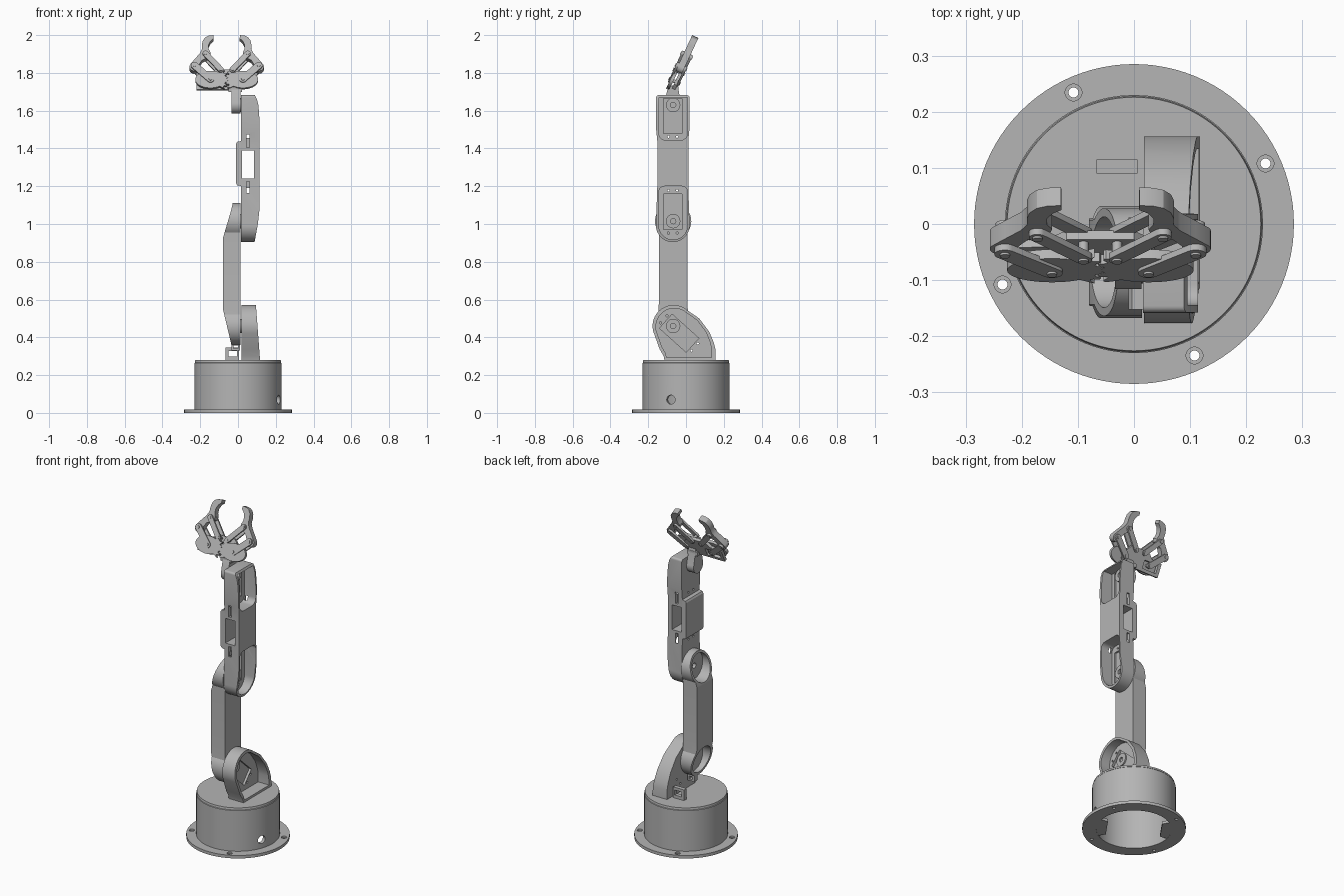
import bpy, bmesh, math
from mathutils import Matrix, Vector

cube = bpy.data.objects.get("Cube")
if cube:
    bpy.data.objects.remove(cube, do_unlink=True)

grey = bpy.data.materials.new("plain_grey")
grey.use_nodes = True
grey.diffuse_color = (0.46, 0.46, 0.46, 1)
grey.node_tree.nodes["Principled BSDF"].inputs["Base Color"].default_value = grey.diffuse_color


# ---------- helpers ----------
def frame(p, q, d, origin=(0, 0, 0)):
    m = Matrix((p, q, d)).transposed().to_4x4()
    m.translation = Vector(origin)
    return m


TILT = math.radians(25)
S, C = math.sin(TILT), math.cos(TILT)
SIDE = frame((0, 1, 0), (0, 0, 1), (1, 0, 0))      # outline in y,z, depth x
FRONT = frame((1, 0, 0), (0, 0, 1), (0, -1, 0))    # outline in x,z, depth -y
PLAN = Matrix.Identity(4)                          # outline in x,y, depth z
GRIP = frame((1, 0, 0), (0, S, C), (0, -C, S), (-0.06, -0.08, 1.715))


def finish(name, bm):
    bmesh.ops.recalc_face_normals(bm, faces=bm.faces)
    mesh = bpy.data.meshes.new(name)
    bm.to_mesh(mesh)
    bm.free()
    mesh.materials.append(grey)
    ob = bpy.data.objects.new(name, mesh)
    bpy.context.collection.objects.link(ob)
    return ob


def prism(name, pts, fr, lo, hi):
    """Extrude an outline; hi may be a function of the outline point."""
    bm = bmesh.new()
    top = hi if callable(hi) else (lambda p, q: hi)
    a = [bm.verts.new(fr @ Vector((p, q, lo))) for p, q in pts]
    b = [bm.verts.new(fr @ Vector((p, q, top(p, q)))) for p, q in pts]
    bm.faces.new(a)
    bm.faces.new(b)
    for i in range(len(pts)):
        j = (i + 1) % len(pts)
        bm.faces.new((a[i], a[j], b[j], b[i]))
    return finish(name, bm)


def lathe(name, profile, steps=96):
    bm = bmesh.new()
    vs = [bm.verts.new((r, 0, z)) for r, z in profile]
    es = [bm.edges.new((vs[i], vs[(i + 1) % len(vs)])) for i in range(len(vs))]
    bmesh.ops.spin(bm, geom=vs + es, axis=(0, 0, 1), cent=(0, 0, 0),
                   angle=math.tau, steps=steps)
    bmesh.ops.remove_doubles(bm, verts=bm.verts, dist=1e-5)
    bmesh.ops.dissolve_degenerate(bm, edges=bm.edges, dist=1e-6)
    return finish(name, bm)


def combine(ob, tool, op="DIFFERENCE"):
    mod = ob.modifiers.new("cut", "BOOLEAN")
    mod.operation, mod.object, mod.solver = op, tool, "EXACT"
    dg = bpy.context.evaluated_depsgraph_get()
    mesh = bpy.data.meshes.new_from_object(ob.evaluated_get(dg))
    ob.modifiers.clear()
    ob.data = mesh
    bpy.data.objects.remove(tool, do_unlink=True)


def cut(ob, pts, fr, lo, hi):
    combine(ob, prism("cutter", pts, fr, lo, hi))


def arc(cx, cy, r, a0, a1, n=16):
    angles = [math.radians(a0 + (a1 - a0) * i / n) for i in range(n + 1)]
    return [(cx + r * math.cos(a), cy + r * math.sin(a)) for a in angles]


def circle(cx, cy, r, n=28):
    return arc(cx, cy, r, 0, 360, n)[:-1]


def rect(x0, x1, y0, y1):
    return [(x0, y0), (x1, y0), (x1, y1), (x0, y1)]


def capsule(a, b, r):
    t = math.degrees(math.atan2(b[1] - a[1], b[0] - a[0]))
    return arc(*a, r, t + 90, t + 270, 10) + arc(*b, r, t - 90, t + 90, 10)


def rotated(pts, cx, cy, deg):
    c, s = math.cos(math.radians(deg)), math.sin(math.radians(deg))
    return [(cx + c * x - s * y, cy + s * x + c * y) for x, y in pts]


# ---------- base ----------
base = lathe("base_drum", [(0, 0.28), (0.226, 0.28), (0.228, 0.268), (0.225, 0.267),
                           (0.23, 0.265), (0.23, 0.018), (0.285, 0.018), (0.285, 0),
                           (0.208, 0), (0.208, 0.25), (0, 0.25)])
for k in range(4):
    x, y = 0.258 * math.cos(math.radians(24.7 + 90 * k)), 0.258 * math.sin(math.radians(24.7 + 90 * k))
    cut(base, circle(x, y, 0.009), PLAN, -0.01, 0.05)
    cut(base, circle(x, y, 0.015), PLAN, 0.010, 0.05)
side_dir = Vector((0.937, -0.349, 0))
hole_frame = frame((0.349, 0.937, 0), (0, 0, 1), side_dir)
cut(base, circle(0, 0.07, 0.024), hole_frame, 0.15, 0.3)
for k, deg in enumerate((-35, 145)):
    prism(f"base_lug_{k}", rotated([(0.15, -0.07), (0.212, -0.1), (0.212, 0.1), (0.15, 0.07)], 0, 0, deg),
          PLAN, 0.001, 0.017)

# cable clips
clip = prism("cable_clip", rect(-0.067, 0.006, 0.275, 0.345), FRONT, -0.115, -0.09)
cut(clip, rect(-0.05, -0.004, 0.298, 0.328), FRONT, -0.2, 0)
clip = prism("arm_clip", rect(-0.035, 0.01, 0.33, 0.375), FRONT, 0.03, 0.06)
cut(clip, rect(-0.024, 0, 0.34, 0.357), FRONT, 0, 0.1)

# ---------- shoulder bracket ----------
outline = arc(-0.066, 0.46, 0.111, 48, 205, 28) + [
    (-0.14, 0.338), (-0.118, 0.3), (-0.113, 0.275), (0.156, 0.275), (0.156, 0.335),
    (0.148, 0.37), (0.124, 0.428), (0.07, 0.5)]
bracket = prism("shoulder_bracket", outline, SIDE, 0.018, lambda p, q: 0.095 + (0.57 - q) * 0.075)
inner = [(-0.03 + (y + 0.03) * 0.88, 0.425 + (z - 0.425) * 0.88) for y, z in outline]
cut(bracket, inner, SIDE, 0.042, 0.2)
cut(bracket, rotated(rect(-0.09, 0.1, -0.05, 0.05), -0.04, 0.425, -42), SIDE, 0.028, 0.2)
for end in (-0.105, 0.115):
    for off in (-0.025, 0.025):
        cut(bracket, rotated(circle(end, off, 0.006, 12), -0.04, 0.425, -42), SIDE, 0, 0.1)

# ---------- lower arm ----------
Y, SHOULDER, ELBOW, WRIST = -0.068, 0.46, 1.015, 1.63
outline = (arc(Y, ELBOW, 0.096, -38, 218, 36) + [(Y - 0.075, 0.9), (Y - 0.075, 0.6)]
           + arc(Y, SHOULDER, 0.1, 142, 398, 36) + [(Y + 0.075, 0.6), (Y + 0.075, 0.9)])
lower = prism("lower_arm", outline, SIDE, -0.15, 0.014)
profile = [(0.05, 0.3), (0.05, 1.2), (-0.02, 1.2), (-0.03, 1.1), (-0.04, 1.06),
           (-0.08, 0.925), (-0.08, 0.55), (-0.036, 0.365), (-0.03, 0.3)]
combine(lower, prism("cutter", profile, FRONT, -0.3, 0.4), "INTERSECT")
for z in (SHOULDER, ELBOW):
    cut(lower, circle(Y, z, 0.081, 40), SIDE, -0.2, -0.008)
    cut(lower, circle(Y, z, 0.016, 20), SIDE, -0.2, 0.1)

# ---------- upper arm ----------
outline = (arc(-0.07, 0.993, 0.089, 180, 360, 32) + [(0.012, 1.2), (0.012, 1.44), (0.018, 1.5)]
           + arc(0.006, 1.67, 0.012, 0, 90, 5) + arc(-0.146, 1.67, 0.012, 90, 180, 5)
           + [(-0.158, 1.5), (-0.152, 1.44), (-0.152, 1.2)])
upper = prism("upper_arm", outline, SIDE, 0.016, 0.2)
profile = [(0, 0.85), (0.08, 0.85), (0.088, 0.905), (0.105, 1.0), (0.114, 1.08), (0.114, 1.55),
           (0.108, 1.63), (0.1, 1.66), (0.085, 1.69), (0, 1.7)]
combine(upper, prism("cutter", profile, FRONT, -0.3, 0.4), "INTERSECT")
floor = 0.038
cut(upper, arc(Y, 0.993, 0.076, 180, 360, 28) + arc(Y + 0.046, 1.17, 0.03, 0, 90, 6)
    + arc(Y - 0.046, 1.17, 0.03, 90, 180, 6), SIDE, floor, 0.3)
cut(upper, arc(Y - 0.04, 1.48, 0.036, 180, 270, 6) + arc(Y + 0.04, 1.48, 0.036, 270, 360, 6)
    + [(Y + 0.076, 1.669), (Y - 0.076, 1.669)], SIDE, floor, 0.3)
for z0, z1, screws in ((0.97, 1.16, (0.952, 1.178)), (1.48, 1.665, (1.462,))):
    cut(upper, rect(-0.12, -0.02, z0, z1), SIDE, 0.028, 0.2)
    for z in screws:
        for y in (-0.093, -0.047):
            cut(upper, circle(y, z, 0.006, 12), SIDE, 0, 0.1)
cut(upper, rect(0.022, 0.086, 1.24, 1.39), FRONT, -0.3, 0.3)
for d0, d1 in ((0.135, 0.3), (-0.3, 0.005)):
    for z0, z1 in ((1.165, 1.225), (1.405, 1.475)):
        cut(upper, rect(0.044, 0.062, z0, z1), FRONT, d0, d1)

# mounting pad on the inner side of the upper arm
pad = prism("mounting_pad", [(0.02, 1.2), (0.02, 1.44), (-0.004, 1.435), (-0.01, 1.425),
                             (-0.01, 1.215), (-0.004, 1.205)], FRONT, -0.012, 0.152)

# joint hubs
for name, z, x0, x1 in (("shoulder_hub", SHOULDER, 0.01, 0.036), ("elbow_hub", ELBOW, 0.01, 0.048),
                        ("wrist_hub", WRIST, 0.01, 0.048)):
    hub = prism(name, circle(Y, z, 0.038), SIDE, x0, x1)
    cut(hub, circle(Y, z, 0.014, 20), SIDE, x1 - 0.014, 0.2)

# ---------- wrist ----------
prism("wrist_link", arc(-0.07, WRIST, 0.046, 160, 380, 28)
      + [(-0.036, 1.69), (-0.045, 1.74), (-0.085, 1.73), (-0.1, 1.705)], SIDE, -0.034, 0.013)
prism("wrist_cap", rect(-0.05, 0.02, 1.7, 1.724), FRONT, 0.04, 0.095)

# ---------- gripper ----------
plate = prism("gripper_plate", [(-0.16, 0), (0.075, 0), (0.1, 0.03), (0.09, 0.08), (0.06, 0.115),
                                (-0.06, 0.115), (-0.09, 0.085), (-0.16, 0.08)], GRIP, -0.022, -0.004)
cut(plate, rect(-0.14, -0.045, 0.018, 0.066), GRIP, -0.1, 0.1)


def gear_outline(phase):
    pts = []
    for i in range(120):
        t = math.tau * i / 120
        near = abs(math.remainder(t, math.tau)) < math.radians(38)
        if near:
            r = 0.086 + phase * 0.007 * max(-1, min(1, 2 * math.cos(24 * t)))
        else:
            r = 1 / math.hypot(math.cos(t) / 0.08, math.sin(t) / 0.05)
        pts.append((r * math.cos(t), r * math.sin(t)))
    return pts


GEAR, OUTER, INNER, UPPER = (0.086, 0.045), (0.17, 0.125), (0.03, 0.1), (0.112, 0.195)
FINGER = arc(0.172, 0.122, 0.025, 225, 390, 10) + [
    (0.17, 0.165), (0.142, 0.2), (0.13, 0.225), (0.131, 0.25), (0.126, 0.275), (0.113, 0.294),
    (0.095, 0.303), (0.07, 0.306), (0.069, 0.287), (0.085, 0.272), (0.095, 0.25), (0.095, 0.225),
    (0.086, 0.205), (0.09, 0.185), (0.108, 0.172), (0.13, 0.16), (0.145, 0.135)]
for side, m in (("left", 1), ("right", -1)):
    def flip(pts):
        return [(m * u, v) for u, v in pts]

    prism(f"{side}_finger", flip(FINGER), GRIP, -0.018, 0.018)
    gear = prism(f"{side}_gear", flip([(GEAR[0] - x, GEAR[1] + y) for x, y in gear_outline(m)]),
                 GRIP, 0.006, 0.024)
    cut(gear, flip(circle(*GEAR, 0.011)), GRIP, 0.012, 0.1)
    prism(f"{side}_gear_arm", flip(capsule(GEAR, OUTER, 0.019)), GRIP, 0.018, 0.03)
    prism(f"{side}_rear_arm", flip(capsule(GEAR, OUTER, 0.017)), GRIP, -0.03, -0.018)
    for name, d in (("front", 0.018), ("rear", -0.03)):
        prism(f"{side}_{name}_link", flip(capsule(INNER, UPPER, 0.015)), GRIP, d, d + 0.012)
    for name, p in (("outer", OUTER), ("inner", INNER), ("upper", UPPER), ("gear", GEAR)):
        prism(f"{side}_{name}_pin", flip(circle(*p, 0.009, 20)), GRIP, -0.034, 0.034)

# ---------- shading ----------
bpy.ops.object.select_all(action="DESELECT")
for ob in bpy.context.collection.objects:
    if ob.type == "MESH":
        ob.select_set(True)
        bpy.context.view_layer.objects.active = ob
bpy.ops.object.shade_smooth_by_angle(angle=math.radians(28))
